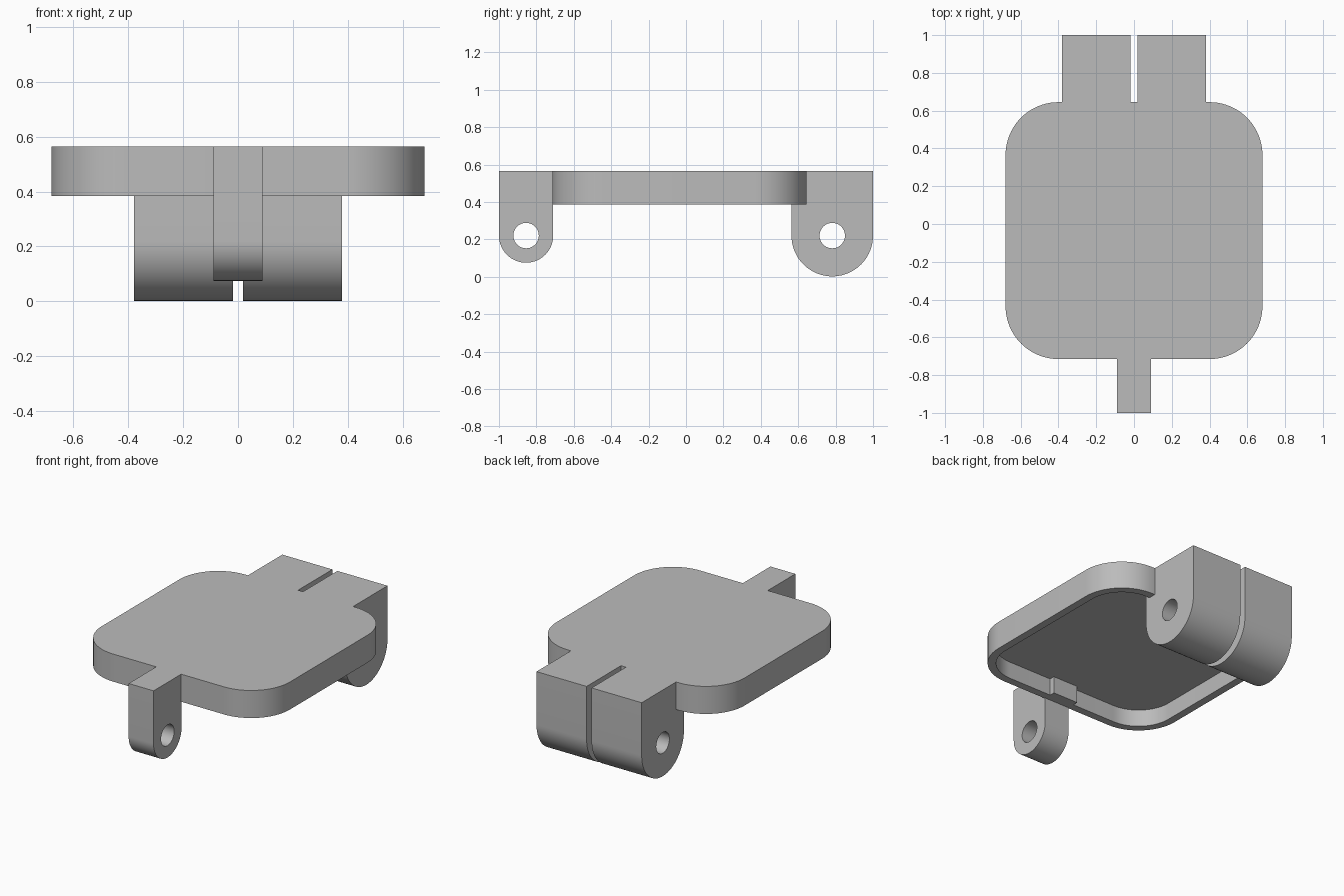
import bpy
import bmesh
import math
from mathutils import Vector

cube = bpy.data.objects.get("Cube")
if cube:
    bpy.data.objects.remove(cube, do_unlink=True)

# Single flat colour
grey = bpy.data.materials.new("light grey")
grey.use_nodes = True
colour = (0.5, 0.5, 0.5, 1)
grey.diffuse_color = colour
grey.node_tree.nodes["Principled BSDF"].inputs["Base Color"].default_value = colour

TOP, RIM, CEILING = 0.565, 0.385, 0.495
BACK, FRONT, HALF = 0.645, -0.715, 0.68
PIVOT_Z, HOLE_R = 0.22, 0.068


def arc(cx, cy, r, start, end, steps):
    angles = [math.radians(start + (end - start) * i / steps) for i in range(steps + 1)]
    return [(cx + r * math.cos(a), cy + r * math.sin(a)) for a in angles]


def extrude(name, points, offset):
    """Solid made by sweeping a flat outline along an offset."""
    bm = bmesh.new()
    face = bm.faces.new([bm.verts.new(p) for p in points])
    swept = bmesh.ops.extrude_face_region(bm, geom=[face])["geom"]
    verts = [v for v in swept if isinstance(v, bmesh.types.BMVert)]
    bmesh.ops.translate(bm, verts=verts, vec=Vector(offset))
    bmesh.ops.recalc_face_normals(bm, faces=bm.faces)
    mesh = bpy.data.meshes.new(name)
    bm.to_mesh(mesh)
    bm.free()
    mesh.materials.append(grey)
    obj = bpy.data.objects.new(name, mesh)
    bpy.context.collection.objects.link(obj)
    return obj


def rounded_slab(name, inset, z0, z1):
    r = 0.28 - inset
    x = HALF - inset - r
    y0, y1 = FRONT + inset + r, BACK - inset - r
    outline = (arc(x, y1, r, 0, 90, 20) + arc(-x, y1, r, 90, 180, 20)
               + arc(-x, y0, r, 180, 270, 20) + arc(x, y0, r, 270, 360, 20))
    return extrude(name, [(px, py, z0) for px, py in outline], (0, 0, z1 - z0))


def lug(name, x0, x1, y, r):
    """Hanging tab with a rounded lower end."""
    outline = [(y + r, TOP), (y - r, TOP)] + arc(y, PIVOT_Z, r, 180, 360, 40)
    return extrude(name, [(x0, py, pz) for py, pz in outline], (x1 - x0, 0, 0))


def pin_hole(name, y):
    ring = arc(y, PIVOT_Z, HOLE_R, 0, 360, 40)[:-1]
    return extrude(name, [(-0.6, py, pz) for py, pz in ring], (1.2, 0, 0))


def combine(target, other, operation):
    mod = target.modifiers.new("join", 'BOOLEAN')
    mod.operation = operation
    mod.solver = 'EXACT'
    mod.object = other
    bpy.context.view_layer.objects.active = target
    bpy.ops.object.modifier_apply(modifier=mod.name)
    bpy.data.objects.remove(other, do_unlink=True)


# Hollow rounded cover
cover = rounded_slab("hinged_cover", 0, RIM, TOP)
combine(cover, rounded_slab("cavity", 0.05, RIM - 0.1, CEILING), 'DIFFERENCE')

# Thickened wall behind the front tab
y0, y1 = FRONT + 0.02, FRONT + 0.085
block = [(-0.09, y0, RIM), (0.09, y0, RIM), (0.09, y1, RIM), (-0.09, y1, RIM)]
combine(cover, extrude("wall_block", block, (0, 0, CEILING + 0.02 - RIM)), 'UNION')

# Front tab and the split pair of back hinge lugs
combine(cover, lug("front_tab", -0.09, 0.09, -0.855, 0.145), 'UNION')
for side in (-1, 1):
    x0, x1 = sorted((side * 0.018, side * 0.38))
    combine(cover, lug("back_lug", x0, x1, 0.782, 0.218), 'UNION')

# Pin holes
for y in (-0.855, 0.782):
    combine(cover, pin_hole("pin_hole", y), 'DIFFERENCE')

bpy.ops.object.select_all(action='DESELECT')
cover.select_set(True)
bpy.context.view_layer.objects.active = cover
bpy.ops.object.shade_smooth_by_angle(angle=math.radians(30))
